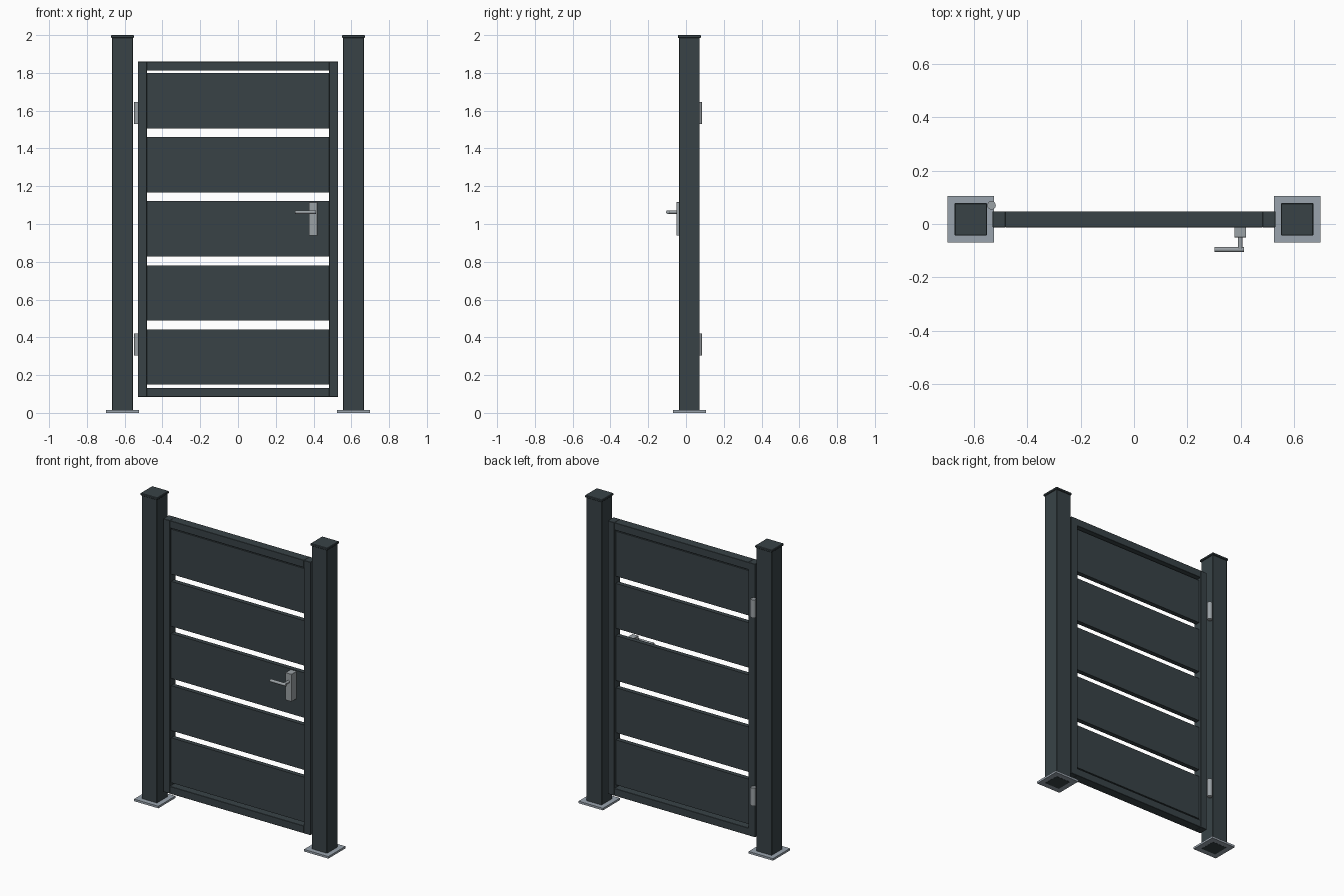
import bpy, math

if "Cube" in bpy.data.objects:
    bpy.data.objects.remove(bpy.data.objects["Cube"])

def material(name, rgb):
    m = bpy.data.materials.new(name)
    m.diffuse_color = (*rgb, 1)
    m.use_nodes = True
    m.node_tree.nodes["Principled BSDF"].inputs["Base Color"].default_value = m.diffuse_color
    return m

DARK = material("anthracite", (0.040, 0.055, 0.062))
STEEL = material("brushed_steel", (0.33, 0.36, 0.38))
ZINC = material("galvanised_plate", (0.32, 0.37, 0.42))

def box(name, x, y, z, mat, bevel=0.0):
    """Box from (min, max) pairs on each axis."""
    bpy.ops.mesh.primitive_cube_add(size=1, location=[(a + b) / 2 for a, b in (x, y, z)])
    o = bpy.context.object
    o.name = name
    o.scale = [b - a for a, b in (x, y, z)]
    bpy.ops.object.transform_apply(location=False, rotation=False, scale=True)
    o.data.materials.append(mat)
    if bevel:
        b = o.modifiers.new("bevel", "BEVEL")
        b.width, b.segments = bevel, 1
    return o

def rod(name, loc, radius, length, rot, mat):
    bpy.ops.mesh.primitive_cylinder_add(vertices=24, radius=radius, depth=length,
                                        location=loc, rotation=rot)
    o = bpy.context.object
    o.name = name
    o.data.materials.append(mat)
    bpy.ops.object.shade_smooth_by_angle()
    return o

def around(c, half):
    return (c - half, c + half)

YC = 0.0175  # depth centre of posts and gate

# Posts with caps and base plates
for side, px in (("left", -0.6115), ("right", 0.6115)):
    box(side + "_post", around(px, 0.055), around(YC, 0.055), (0, 1.986), DARK, 0.002)
    box(side + "_post_cap", around(px, 0.061), around(YC, 0.061), (1.985, 2.0), DARK, 0.003)
    box(side + "_base_plate", around(px, 0.0875), around(YC, 0.0875), (0.0005, 0.014), ZINC)

# Gate frame
for side, s in (("left", -1), ("right", 1)):
    box(side + "_stile", around(s * 0.506, 0.024), around(YC, 0.03), (0.085, 1.86), DARK, 0.0015)
for name, z in (("bottom_rail", (0.085, 0.133)), ("top_rail", (1.812, 1.86))):
    box(name, (-0.483, 0.483), around(YC, 0.03), z, DARK, 0.0015)

# Infill slats
for i in range(5):
    zc = 0.2965 + 0.339 * i
    box("slat_%d" % (i + 1), (-0.484, 0.484), around(YC, 0.015), around(zc, 0.146), DARK)

# Hinge barrels at the back of the left post
for name, z in (("lower_hinge", 0.363), ("upper_hinge", 1.587)):
    rod(name, (-0.534, 0.070, z), 0.016, 0.117, (0, 0, 0), STEEL)

# Handle: lock plate, spindle and lever
box("handle_plate", (0.376, 0.420), (-0.050, 0.004), (0.938, 1.116), STEEL, 0.001)
rod("handle_spindle", (0.398, -0.072, 1.063), 0.009, 0.05, (math.pi / 2, 0, 0), STEEL)
rod("handle_lever", (0.357, -0.096, 1.063), 0.0095, 0.112, (0, math.pi / 2, 0), STEEL)
